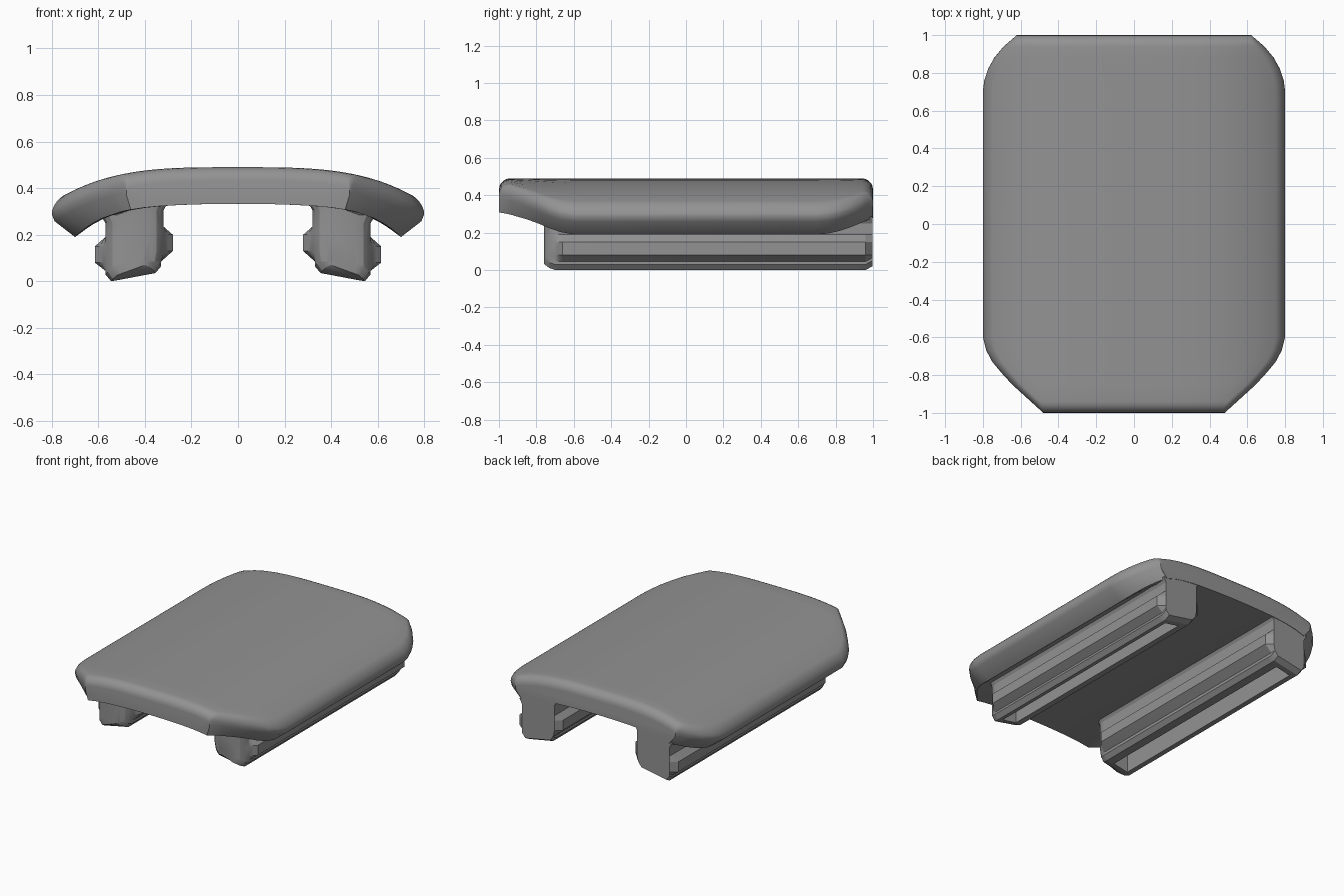
import bpy, bmesh, math

if "Cube" in bpy.data.objects:
    bpy.data.objects.remove(bpy.data.objects["Cube"])

grey = bpy.data.materials.new("dark_grey")
grey.diffuse_color = (.29, .29, .29, 1)
grey.use_nodes = True
grey.node_tree.nodes["Principled BSDF"].inputs["Base Color"].default_value = grey.diffuse_color


def loft(name, sections, angle=35):
    # skin a list of closed cross-sections and cap both ends
    bm = bmesh.new()
    rings = [[bm.verts.new(p) for p in s] for s in sections]
    n = len(rings[0])
    for a, b in zip(rings, rings[1:]):
        for i in range(n):
            j = (i + 1) % n
            bm.faces.new((a[i], a[j], b[j], b[i]))
    bm.faces.new(rings[0])
    bm.faces.new(rings[-1])
    bmesh.ops.remove_doubles(bm, verts=bm.verts, dist=1e-5)
    bmesh.ops.recalc_face_normals(bm, faces=bm.faces)
    me = bpy.data.meshes.new(name)
    bm.to_mesh(me)
    bm.free()
    me.materials.append(grey)
    ob = bpy.data.objects.new(name, me)
    bpy.context.collection.objects.link(ob)
    bpy.ops.object.select_all(action='DESELECT')
    ob.select_set(True)
    bpy.context.view_layer.objects.active = ob
    bpy.ops.object.shade_smooth_by_angle(angle=math.radians(angle))
    return ob


# Curved cover plate: plan outline as (y, half width)
OUTLINE = [(-1, .48), (-.85, .645), (-.79, .70), (-.73, .75), (-.67, .782), (-.6, .80),
           (.7, .80), (.76, .793), (.82, .773), (.88, .74), (.94, .69), (1, .62)]


def half_width(y):
    for (y0, w0), (y1, w1) in zip(OUTLINE, OUTLINE[1:]):
        if y <= y1:
            return w0 + (w1 - w0) * (y - y0) / (y1 - y0)


def crown(x):
    return .49 - .152 * abs(x / .8) ** 3.4


def underside(x):
    return .333 - .08 * x * x - .104 * abs(x / .7) ** 6


def plate_section(y):
    w = half_width(y)
    k = (w - .48) / .32
    r, end_r = .05, .06
    e = min(1 - abs(y), end_r)
    end_drop = end_r - math.sqrt(max(0, end_r ** 2 - (end_r - e) ** 2))
    half = []
    for i in range(9):                       # crown
        x = (w - r) * i / 8
        half.append((x, crown(x) - end_drop))
    for i in range(1, 7):                    # rounded rim
        t = math.pi / 2 * i / 6
        x = w - r + r * math.sin(t)
        half.append((x, crown(x) - max(end_drop, r * (1 - math.cos(t)))))
    half.append((w - .012 * k, half[-1][1] - .03))
    low = w - .02 - .08 * k
    for i in range(9):                       # underside
        x = low * (1 - i / 8)
        half.append((x, underside(x)))
    full = half + [(-x, z) for x, z in half[-2:0:-1]]
    return [(x, y, z) for x, z in full]


ends = [.06 * (1 - math.cos(math.pi / 2 * i / 5)) for i in range(6)]
ys = {round(v, 4) for e in ends for v in (-1 + e, 1 - e)} | {y for y, _ in OUTLINE}
loft("cover_plate", [plate_section(y) for y in sorted(ys)], 40)


# Grooved rail: f = flange size, inset = narrowing, lift = raised bottom, d = pocket depth
def rail_section(side, y, f, inset, lift, d):
    fi, fo = .32 - .04 * f, .57 + .045 * f
    pts = [(.30, .34), (.32, .305), (.32, .235), (fi, .20), (fi, .13), (.33, .085),
           (.33, .065), (.355, .035), (.405, .026), (.405, .026 + d), (.515, .005 + d),
           (.515, .005), (.545, 0), (.57, .03), (.57, .045), (fo, .08), (fo, .15),
           (.57, .19), (.57, .25), (.59, .285)]
    mid, out = .445, []
    for x, z in pts:
        x = mid + (x - mid) * (1 - inset / .125)
        out.append((side * x, y, z + (lift if z < .07 else 0)))
    return out


STATIONS = [(-.76, 0, .06, .035, 0), (-.75, 0, .03, .025, 0), (-.73, 0, .01, .01, 0),
            (-.70, .1, 0, 0, 0), (-.68, .55, 0, 0, 0), (-.68, .55, 0, 0, .2),
            (-.66, 1, 0, 0, .2), (.92, 1, 0, 0, .2), (.92, 1, 0, 0, 0),
            (.96, 1, 0, 0, 0), (.997, 0, 0, .02, 0)]
for side, name in ((1, "right_rail"), (-1, "left_rail")):
    loft(name, [rail_section(side, *s) for s in STATIONS], 25)
